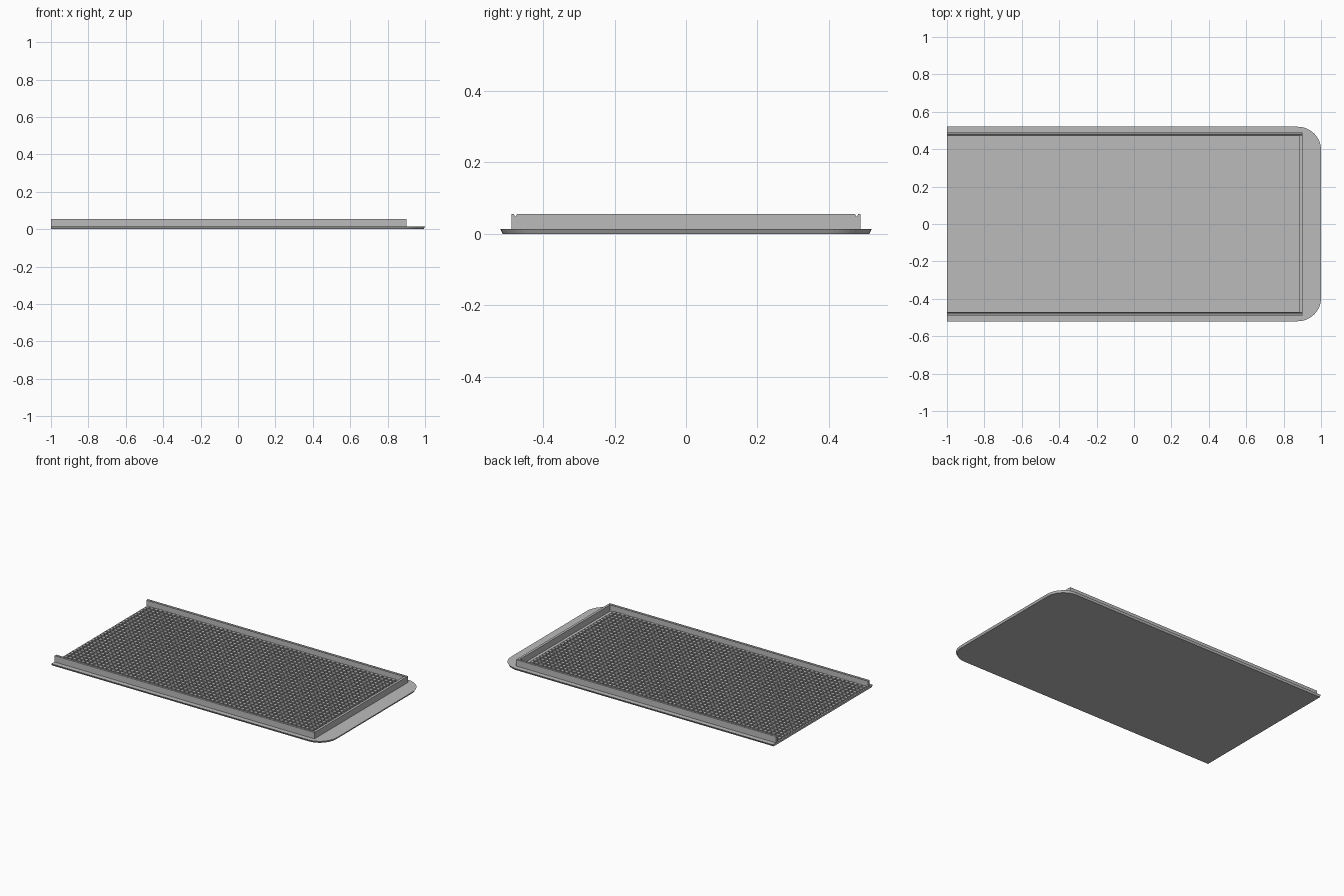
import bpy, bmesh, math

cube = bpy.data.objects.get("Cube")
if cube:
    bpy.data.objects.remove(cube, do_unlink=True)

grey = bpy.data.materials.new("plain grey")
grey.use_nodes = True
grey.diffuse_color = (0.5, 0.5, 0.5, 1)
grey.node_tree.nodes["Principled BSDF"].inputs["Base Color"].default_value = (0.5, 0.5, 0.5, 1)

PLATE_TOP = 0.013
WALL_TOP = 0.055
WALL_END = 0.9
HALF = 0.488


def finish(name, bm):
    bmesh.ops.recalc_face_normals(bm, faces=bm.faces)
    mesh = bpy.data.meshes.new(name)
    bm.to_mesh(mesh)
    bm.free()
    mesh.materials.append(grey)
    obj = bpy.data.objects.new(name, mesh)
    bpy.context.collection.objects.link(obj)
    return obj


def loft(name, lower, upper):
    """Join two matching outlines into a closed solid."""
    bm = bmesh.new()
    a = [bm.verts.new(p) for p in lower]
    b = [bm.verts.new(p) for p in upper]
    bm.faces.new(a)
    bm.faces.new(b)
    for i in range(len(a)):
        j = (i + 1) % len(a)
        bm.faces.new((a[i], a[j], b[j], b[i]))
    return finish(name, bm)


def add_box(bm, x0, x1, y0, y1, z0, z1):
    verts = bmesh.ops.create_cube(bm, size=1)["verts"]
    for v in verts:
        v.co = ((x0 + x1) / 2 + v.co.x * (x1 - x0),
                (y0 + y1) / 2 + v.co.y * (y1 - y0),
                (z0 + z1) / 2 + v.co.z * (z1 - z0))


def plate_outline(inset, z, radius=0.125, steps=12):
    """Square at the left end, rounded corners at the right end."""
    r = radius - inset
    cx, cy = 1 - radius, 0.52 - radius
    pts = [(-1, -cy - r, z)]
    for side, start in ((-1, -math.pi / 2), (1, 0)):
        for i in range(steps + 1):
            t = start + math.pi / 2 * i / steps
            pts.append((cx + r * math.cos(t), side * cy + r * math.sin(t), z))
    return pts + [(-1, cy + r, z)]


# Base plate, its rim tapering towards the underside
loft("base_plate", plate_outline(0.007, 0), plate_outline(0, PLATE_TOP))

# Side rails with a shallow groove along the top
rail = [(HALF, PLATE_TOP), (HALF, WALL_TOP), (0.482, WALL_TOP), (0.479, 0.049),
        (0.476, 0.049), (0.473, WALL_TOP), (0.471, WALL_TOP), (0.471, PLATE_TOP)]
for name, s in (("front_rail", -1), ("back_rail", 1)):
    loft(name, [(-1, s * y, z) for y, z in rail],
         [(WALL_END, s * y, z) for y, z in rail])

# End wall
bm = bmesh.new()
add_box(bm, WALL_END - 0.016, WALL_END, -0.473, 0.473, PLATE_TOP, WALL_TOP)
finish("end_wall", bm)

# Grid of square studs on the floor
bm = bmesh.new()
COLS, ROWS, PITCH, STUD = 59, 30, 0.0315, 0.011
for i in range(COLS):
    for j in range(ROWS):
        x = -0.98 + i * PITCH
        y = (j - (ROWS - 1) / 2) * PITCH
        add_box(bm, x - STUD, x + STUD, y - STUD, y + STUD, PLATE_TOP - 0.002, PLATE_TOP + 0.008)
finish("floor_studs", bm)
